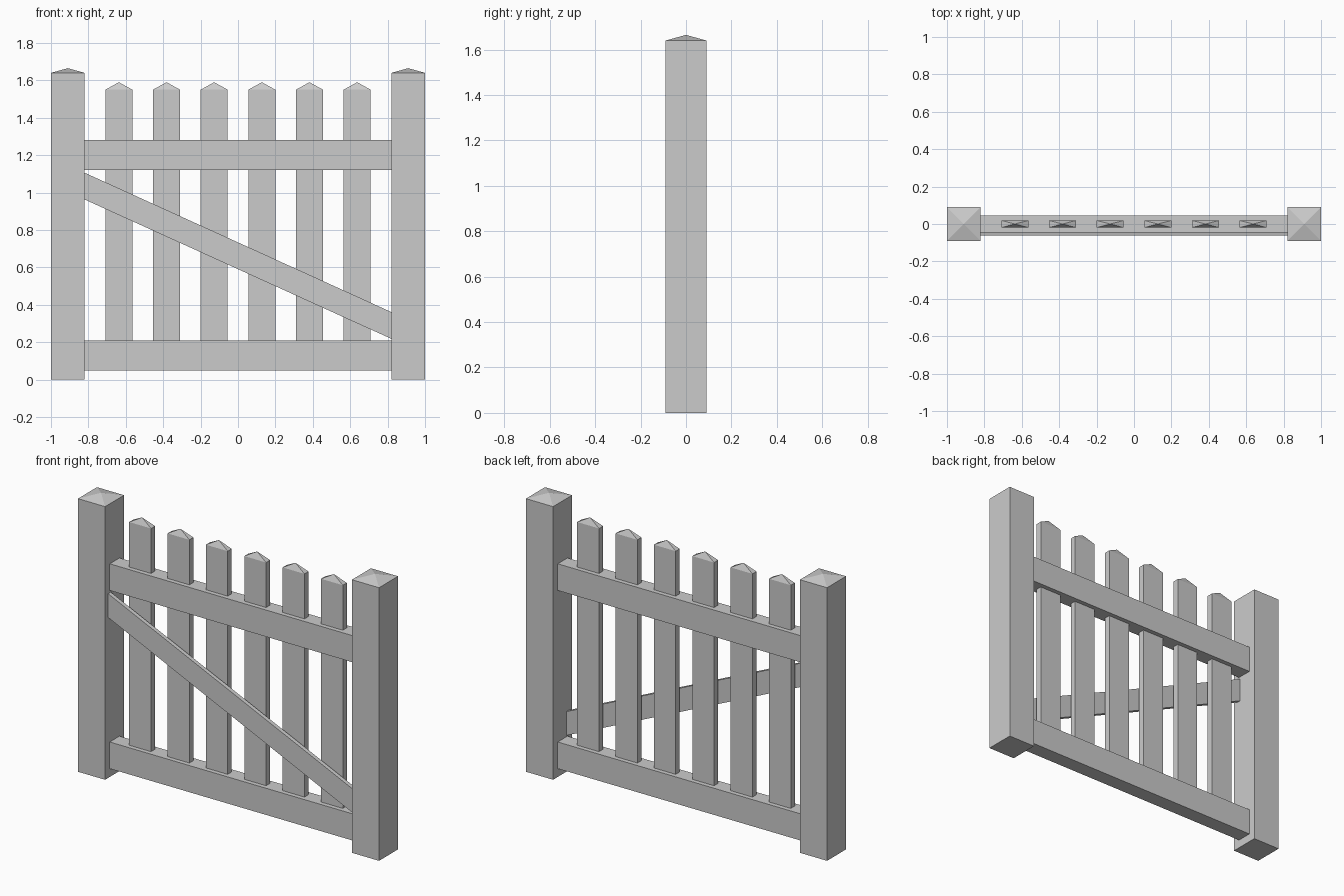
import bpy

if "Cube" in bpy.data.objects:
    bpy.data.objects.remove(bpy.data.objects["Cube"])

def make(name, verts, faces):
    me = bpy.data.meshes.new(name)
    me.from_pydata(verts, [], faces)
    me.update()
    ob = bpy.data.objects.new(name, me)
    bpy.context.collection.objects.link(ob)
    return ob

SIDES = [(0, 1, 5, 4), (1, 2, 6, 5), (2, 3, 7, 6), (3, 0, 4, 7)]

def pointed_board(name, x, hx, hy, z0, z1, tip):
    """Upright board with a four-sided pyramid on top."""
    ring = [(x - hx, -hy), (x + hx, -hy), (x + hx, hy), (x - hx, hy)]
    verts = [(a, b, z) for z in (z0, z1) for a, b in ring] + [(x, 0, tip)]
    caps = [(4 + i, 4 + (i + 1) % 4, 8) for i in range(4)]
    return make(name, verts, [(3, 2, 1, 0)] + SIDES + caps)

def cross_board(name, y0, y1, left, right, hx=0.82):
    """Board spanning the posts; left and right are (bottom, top) heights."""
    prof = [(-hx, left[0]), (hx, right[0]), (hx, right[1]), (-hx, left[1])]
    verts = [(x, y, z) for y in (y0, y1) for x, z in prof]
    faces = [(0, 1, 2, 3), (7, 6, 5, 4)] + [f[::-1] for f in SIDES]
    return make(name, verts, faces)

# Posts
for side, x in (("left", -0.91), ("right", 0.91)):
    pointed_board(f"post_{side}", x, 0.09, 0.09, 0, 1.64, 1.665)

# Pickets, seated in the bottom rail
for i in range(6):
    pointed_board(f"picket_{i + 1}", (i - 2.5) * 0.2548, 0.0725, 0.019, 0.13, 1.55, 1.59)

# Rails
for name, z in (("bottom_rail", 0.05), ("top_rail", 1.12)):
    cross_board(name, -0.046, 0.046, (z, z + 0.16), (z, z + 0.16))

# Diagonal brace on the front
cross_board("diagonal_brace", -0.061, -0.036, (0.963, 1.106), (0.218, 0.361))
